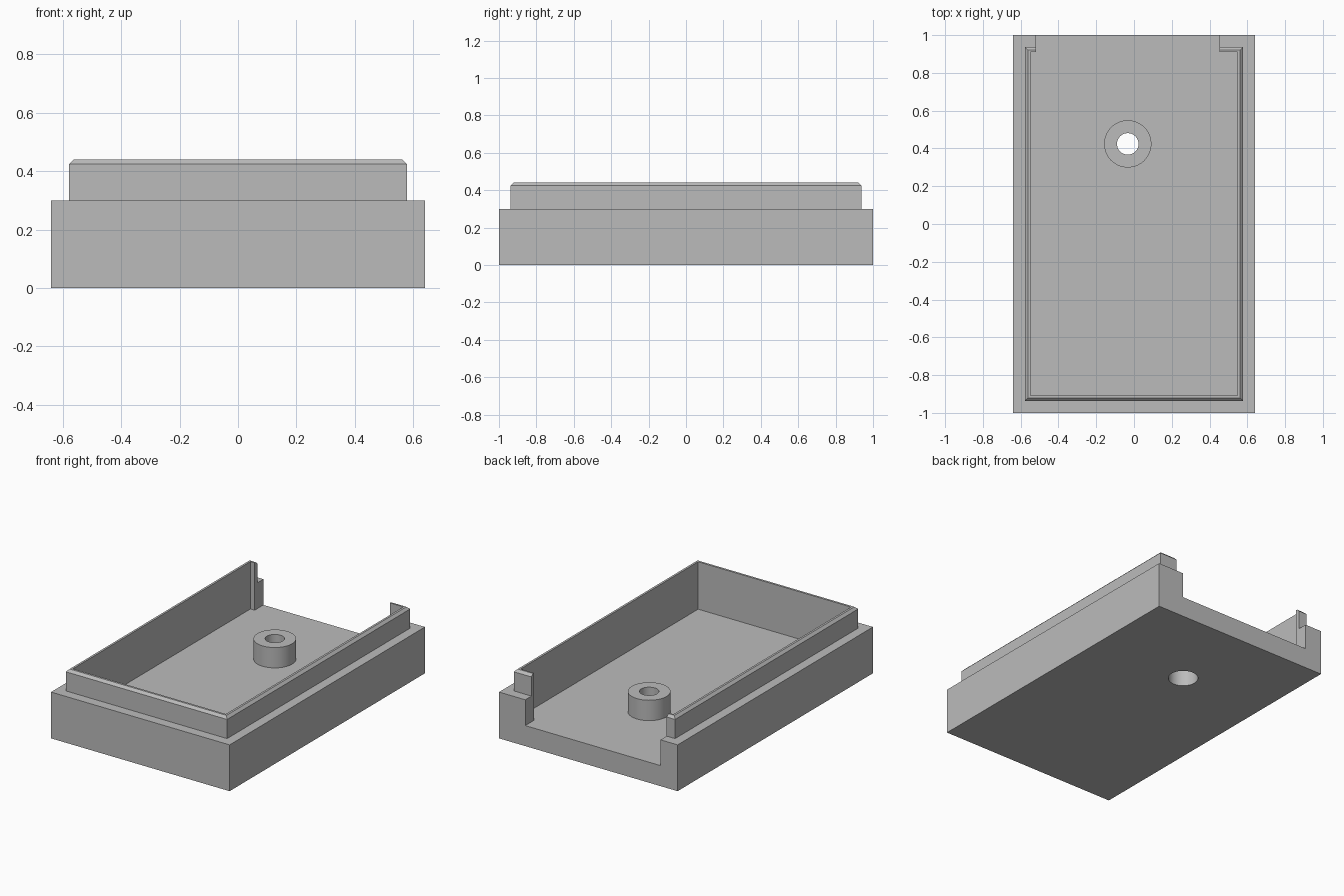
import bpy
import bmesh
from mathutils import Matrix

cube = bpy.data.objects.get("Cube")
if cube:
    bpy.data.objects.remove(cube, do_unlink=True)

FLOOR, BASE_TOP, RIM_TOP = 0.133, 0.30, 0.44
BOSS_X, BOSS_Y = -0.033, 0.424

grey = bpy.data.materials.new("plain grey")
grey.use_nodes = True
grey.diffuse_color = (0.5, 0.5, 0.5, 1)
grey.node_tree.nodes["Principled BSDF"].inputs["Base Color"].default_value = (0.5, 0.5, 0.5, 1)


def finish(name, bm):
    bmesh.ops.recalc_face_normals(bm, faces=bm.faces)
    mesh = bpy.data.meshes.new(name)
    bm.to_mesh(mesh)
    bm.free()
    mesh.materials.append(grey)
    obj = bpy.data.objects.new(name, mesh)
    bpy.context.collection.objects.link(obj)
    return obj


def prism(name, outline, z0, z1, chamfer=0):
    """Upright block over an outline, with an optional chamfered top edge."""
    bm = bmesh.new()
    face = bm.faces.new([bm.verts.new((x, y, z0)) for x, y in outline])
    grown = bmesh.ops.extrude_face_region(bm, geom=[face])["geom"]
    top = [v for v in grown if isinstance(v, bmesh.types.BMVert)]
    bmesh.ops.translate(bm, verts=top, vec=(0, 0, z1 - z0))
    if chamfer:
        edges = [e for e in bm.edges if all(v in top for v in e.verts)]
        bmesh.ops.bevel(bm, geom=edges, offset=chamfer, segments=1, affect='EDGES')
    return finish(name, bm)


def rectangle(x, y):
    return [(-x, -y), (x, -y), (x, y), (-x, y)]


def cylinder(name, radius, z0, z1):
    bm = bmesh.new()
    place = Matrix.Translation((BOSS_X, BOSS_Y, (z0 + z1) / 2))
    bmesh.ops.create_cone(bm, cap_ends=True, segments=64, radius1=radius,
                          radius2=radius, depth=z1 - z0, matrix=place)
    return finish(name, bm)


def combine(target, tool, operation):
    mod = target.modifiers.new(operation.lower(), 'BOOLEAN')
    mod.operation = operation
    mod.solver = 'EXACT'
    mod.object = tool
    bpy.context.view_layer.objects.active = target
    bpy.ops.object.modifier_apply(modifier=mod.name)
    bpy.data.objects.remove(tool, do_unlink=True)


# Block with a raised, chamfered rim
tray = prism("tray", rectangle(0.64, 1.0), 0, BASE_TOP)
rim = prism("rim", rectangle(0.578, 0.937), 0.2, RIM_TOP, chamfer=0.016)
combine(tray, rim, 'UNION')

# Inner cavity, open through the back wall
cavity = prism("cavity_cutter", [
    (-0.548, -0.907), (0.548, -0.907), (0.548, 0.91), (0.452, 0.91),
    (0.452, 1.1), (-0.518, 1.1), (-0.518, 0.91), (-0.548, 0.91)], FLOOR, 0.6)
combine(tray, cavity, 'DIFFERENCE')

# Screw boss with a through hole and a wider recess underneath
combine(tray, cylinder("screw_boss", 0.125, 0.06, 0.265), 'UNION')
combine(tray, cylinder("hole_cutter", 0.057, -0.1, 0.5), 'DIFFERENCE')
combine(tray, cylinder("recess_cutter", 0.09, -0.1, 0.2), 'DIFFERENCE')

# Smooth the round walls only
bpy.ops.object.select_all(action='DESELECT')
tray.select_set(True)
bpy.context.view_layer.objects.active = tray
bpy.ops.object.shade_smooth_by_angle(angle=0.5)
